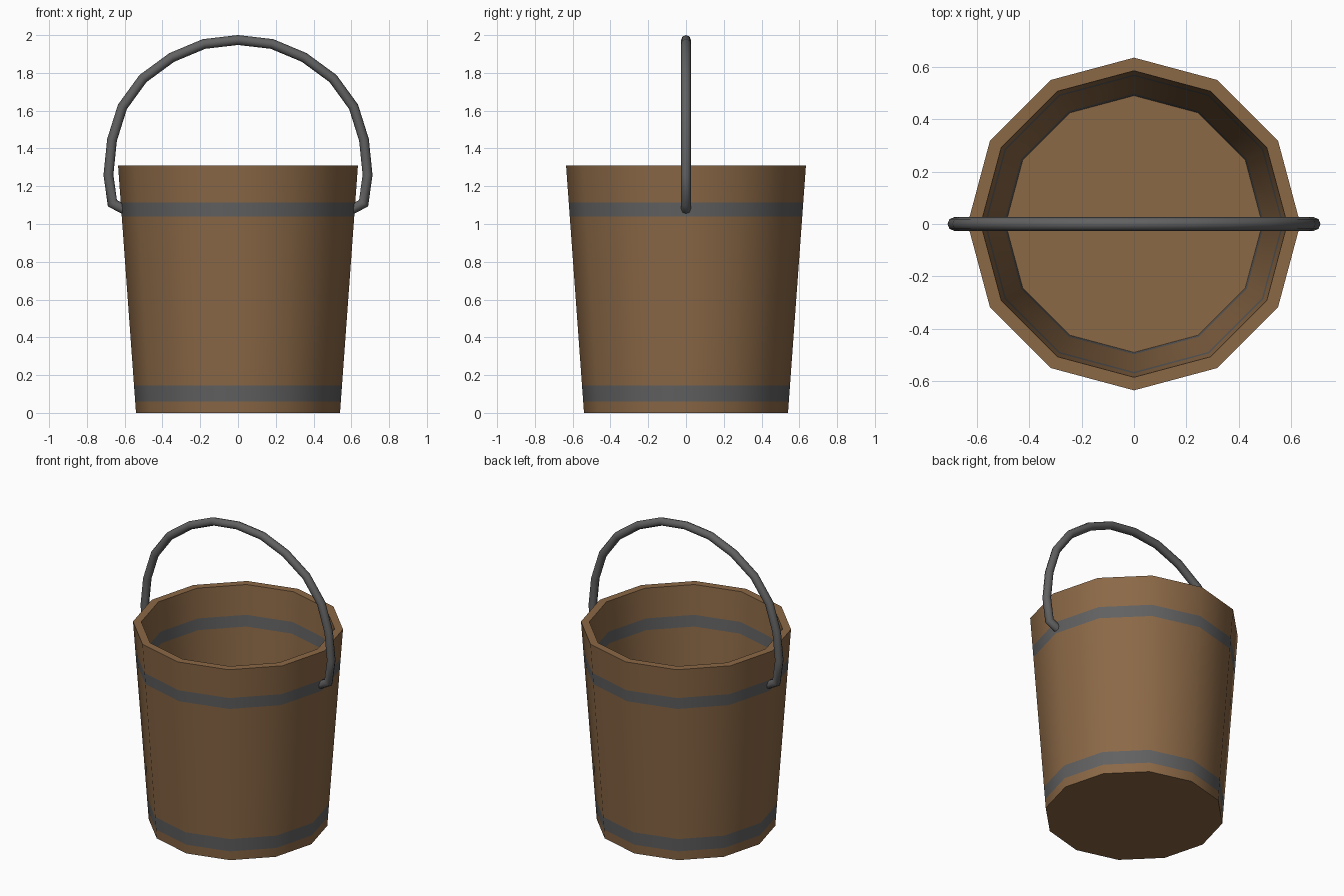
import bpy, bmesh, math
from mathutils import Vector

if "Cube" in bpy.data.objects:
    bpy.data.objects.remove(bpy.data.objects["Cube"])


def material(name, rgb):
    m = bpy.data.materials.new(name)
    m.diffuse_color = (*rgb, 1)
    m.use_nodes = True
    m.node_tree.nodes["Principled BSDF"].inputs["Base Color"].default_value = m.diffuse_color
    return m


WOOD = material("brown_wood", (0.26, 0.14, 0.062))
METAL = material("dark_metal", (0.12, 0.12, 0.12))


def finish(name, bm, mats):
    bmesh.ops.recalc_face_normals(bm, faces=bm.faces)
    me = bpy.data.meshes.new(name)
    bm.to_mesh(me)
    bm.free()
    for m in mats:
        me.materials.append(m)
    me.set_sharp_from_angle(angle=math.radians(50))
    ob = bpy.data.objects.new(name, me)
    bpy.context.collection.objects.link(ob)
    return ob


def loft(bm, rings):
    """Bridge rings of points; returns the faces of each step."""
    loops = [[bm.verts.new(p) for p in r] for r in rings]
    n = len(loops[0])
    steps = [[bm.faces.new((a[i], a[(i + 1) % n], b[(i + 1) % n], b[i]))
              for i in range(n)] for a, b in zip(loops, loops[1:])]
    bm.faces.new(loops[0])
    bm.faces.new(loops[-1])
    return steps


# Bucket: twelve-sided tapered wall, inside and outside, with hoops by height
SIDES, HEIGHT, FLOOR = 12, 1.31, 0.05
HOOPS = ((0.06, 0.145), (1.04, 1.115))
levels = [z for hoop in HOOPS for z in hoop]


def outer(z):
    return 0.54 + 0.095 * z / HEIGHT


def inner(z):
    return 0.49 + 0.095 * (z - FLOOR) / (HEIGHT - FLOOR)


profile = [(outer(z), z) for z in [0] + levels + [HEIGHT]]
profile += [(inner(z), z) for z in [HEIGHT] + levels[::-1] + [FLOOR]]
rings = [[(r * math.cos(math.tau * i / SIDES), r * math.sin(math.tau * i / SIDES), z)
          for i in range(SIDES)] for r, z in profile]
bm = bmesh.new()
for k, faces in enumerate(loft(bm, rings)):
    mid = (profile[k][1] + profile[k + 1][1]) / 2
    for f in faces:
        f.material_index = int(any(a < mid < b for a, b in HOOPS))
        f.smooth = k < 5          # outside wall is smooth, inside is faceted
finish("bucket", bm, [WOOD, METAL])

# Handle: mirrored half path swept with an eight-sided section
half = [(0.595, 1.073), (0.665, 1.11), (0.686, 1.26), (0.667, 1.445), (0.612, 1.62),
        (0.503, 1.77), (0.35, 1.882), (0.18, 1.953)]
path = [Vector((x, 0, z)) for x, z in half] + [Vector((0, 0, 1.974))]
path += [Vector((-x, 0, z)) for x, z in half[::-1]]
RADIUS = 0.026
rings = []
for i, p in enumerate(path):
    d0 = (p - path[i - 1]).normalized() if i else (path[1] - p).normalized()
    d1 = (path[i + 1] - p).normalized() if i < len(path) - 1 else d0
    t = (d0 + d1).normalized()
    side = Vector((-t.z, 0, t.x)) / max(t.dot(d0), 0.7)
    rings.append([p + RADIUS * (side * math.cos(a) + Vector((0, 1, 0)) * math.sin(a))
                  for a in (math.tau * j / 8 for j in range(8))])
bm = bmesh.new()
for faces in loft(bm, rings):
    for f in faces:
        f.smooth = True
finish("handle", bm, [METAL])
